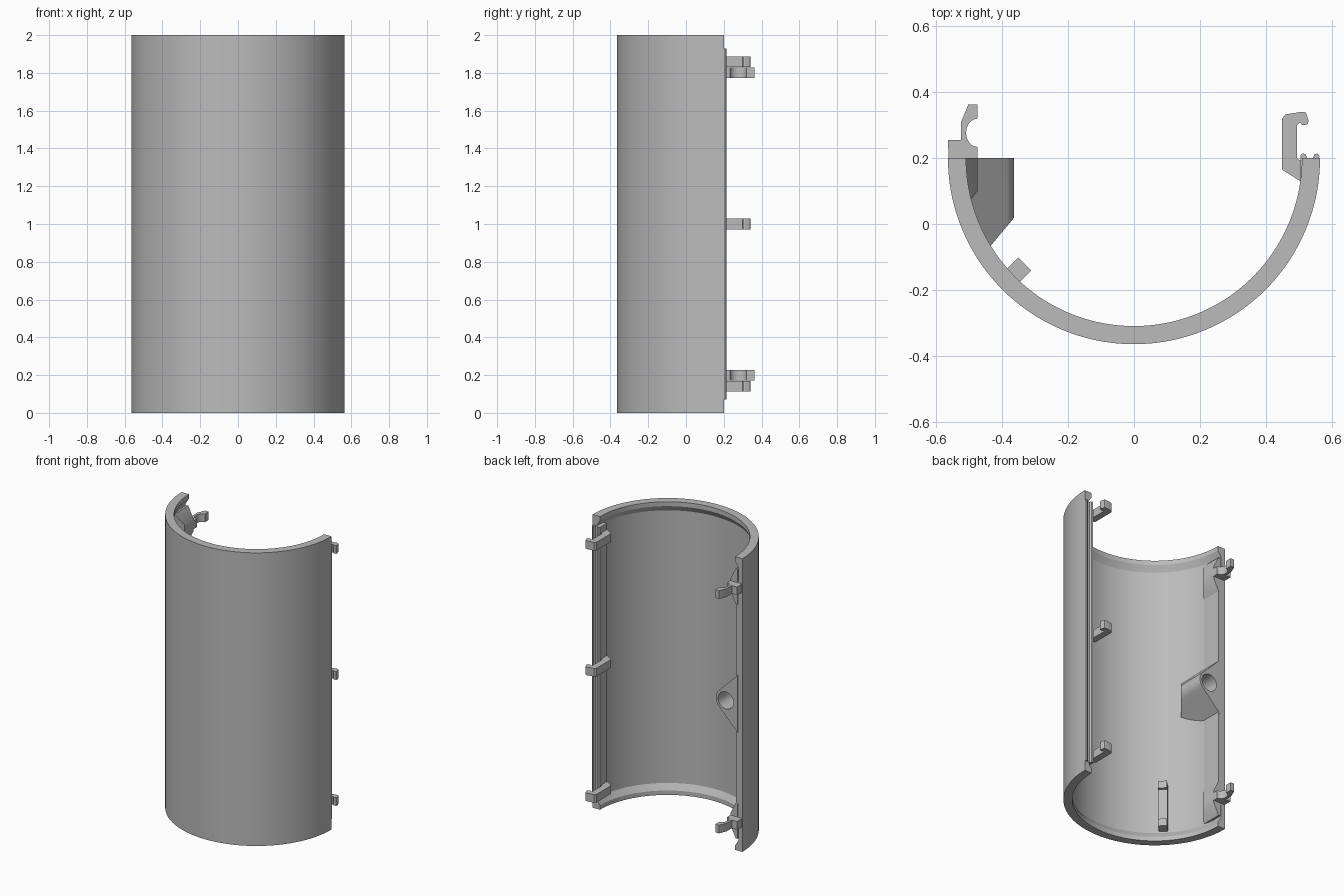
import bpy, bmesh
from math import sin, cos, pi, radians, sqrt

cube = bpy.data.objects.get("Cube")
if cube:
    bpy.data.objects.remove(cube)

grey = bpy.data.materials.new("plain grey")
grey.use_nodes = True
grey.diffuse_color = (0.5, 0.5, 0.5, 1)
grey.node_tree.nodes["Principled BSDF"].inputs["Base Color"].default_value = (0.5, 0.5, 0.5, 1)

CY = 0.2            # y of the half-cylinder's axis
R = 0.565           # outer radius


def finish(name, bm):
    """Turn a bmesh into a shaded object."""
    bmesh.ops.recalc_face_normals(bm, faces=bm.faces[:])
    mesh = bpy.data.meshes.new(name)
    bm.to_mesh(mesh)
    bm.free()
    mesh.materials.append(grey)
    obj = bpy.data.objects.new(name, mesh)
    bpy.context.collection.objects.link(obj)
    bpy.ops.object.select_all(action='DESELECT')
    obj.select_set(True)
    bpy.context.view_layer.objects.active = obj
    bpy.ops.object.shade_smooth_by_angle(angle=radians(28))
    return obj


def prism(name, outline, z0, z1):
    """Extrude an xy outline upwards."""
    bm = bmesh.new()
    low = [bm.verts.new((x, y, z0)) for x, y in outline]
    high = [bm.verts.new((x, y, z1)) for x, y in outline]
    n = len(outline)
    bm.faces.new(low)
    bm.faces.new(high)
    for i in range(n):
        j = (i + 1) % n
        bm.faces.new((low[i], low[j], high[j], high[i]))
    return finish(name, bm)


def inner_block(name, half, zc, depth):
    """Block symmetric about zc, back face at the split, front following depth(x)."""
    pts = [(x, zc - h) for x, h in half] + [(x, zc + h) for x, h in reversed(half)]
    bm = bmesh.new()
    back = [bm.verts.new((x, CY, z)) for x, z in pts]
    front = [bm.verts.new((x, depth(x), z)) for x, z in pts]
    n = len(pts)
    for i in range(n):
        j = (i + 1) % n
        bm.faces.new((back[i], back[j], front[j], front[i]))
    for i in range(n // 2 - 1):
        for ring in (back, front):
            bm.faces.new((ring[i], ring[i + 1], ring[n - 2 - i], ring[n - 1 - i]))
    return finish(name, bm)


# Half-cylinder shell with a thicker, chamfered lip at each end
lip = [(R, 0), (0.51, 0), (0.51, 0.03), (0.535, 0.07)]
section = lip + [(r, 2 - z) for r, z in reversed(lip)]
steps = 72
bm = bmesh.new()
rings = []
for s in range(steps + 1):
    a = pi + pi * s / steps
    rings.append([bm.verts.new((r * cos(a), CY + r * sin(a), z)) for r, z in section])
for a, b in zip(rings, rings[1:]):
    for i in range(len(section)):
        j = (i + 1) % len(section)
        bm.faces.new((a[i], a[j], b[j], b[i]))
bm.faces.new(rings[0])
bm.faces.new(rings[-1])
finish("half_shell", bm)

# Ridged rail on the left edge
prism("left_edge_rail", [(0.53, 0.13), (0.505, 0.135), (0.505, 0.208), (0.512, 0.215),
                         (0.52, 0.212), (0.527, 0.201), (0.543, 0.201), (0.549, 0.212),
                         (0.557, 0.214), (0.563, 0.207), (0.56, 0.18)], 0.07, 1.93)

# Three hooks on the left edge
hook = [(0.45, 0.165), (0.505, 0.13), (0.515, 0.15), (0.515, 0.185), (0.495, 0.2),
        (0.495, 0.3), (0.503, 0.308), (0.512, 0.3), (0.528, 0.303), (0.53, 0.315),
        (0.522, 0.338), (0.512, 0.341), (0.46, 0.333), (0.45, 0.32)]
for label, z in (("lower", 0.14), ("middle", 1.0), ("upper", 1.86)):
    prism(label + "_hook", hook, z - 0.028, z + 0.028)

# Flat thickening inside the right edge
prism("right_edge_strip", [(-0.54, 0.199), (-0.515, 0.199), (-0.515, 0.06), (-0.535, 0.1)],
      0.16, 1.84)

# Two snap clips with tapered brackets on the right edge
arc = [(-0.475 - 0.035 * sin(pi * i / 12), 0.277 + 0.043 * cos(pi * i / 12)) for i in range(13)]
clip = [(-0.525, 0.255), (-0.525, 0.31), (-0.503, 0.363), (-0.475, 0.363)] + arc + \
       [(-0.475, 0.15), (-0.54, 0.15), (-0.563, 0.2), (-0.565, 0.255)]
for label, z in (("lower", 0.2), ("upper", 1.8)):
    prism(label + "_clip", clip, z - 0.028, z + 0.028)
    inner_block(label + "_clip_bracket", [(-0.53, 0.12), (-0.515, 0.12), (-0.475, 0.04)],
                z, lambda x: 0.1 + 1.25 * (x + 0.475))

# Screw boss flaring into the wall, with a sloped underside
BX, BR = -0.44, 0.075
reach = BR * cos(pi / 4)
flare = []
for i in range(8):
    x = -0.53 + (BX + reach + 0.53) * i / 8
    flare.append((x, reach + BX + reach - x))
curve = [(BX + BR * cos(t), BR * sin(t)) for t in (pi / 4 * (1 - i / 10.5) for i in range(11))]


def boss_depth(x):
    wall = CY - sqrt(0.55 ** 2 - x * x)
    slope = 1.2 * (x + 0.38)
    return max(wall, slope)


boss = inner_block("screw_boss", flare + curve, 1.0, boss_depth)
bpy.ops.mesh.primitive_cylinder_add(vertices=40, radius=0.058, depth=0.2,
                                    location=(BX, 0.16, 1.0), rotation=(pi / 2, 0, 0))
cutter = bpy.context.object
cutter.name = "boss_hole_cutter"
cutter.hide_render = True
cutter.data.materials.append(grey)
hole = boss.modifiers.new("hole", 'BOOLEAN')
hole.operation = 'DIFFERENCE'
hole.object = cutter
bpy.context.view_layer.objects.active = boss
bpy.ops.object.modifier_apply(modifier="hole")
bpy.data.objects.remove(cutter)

# Small stepped block on the inner wall, turned to face the axis
ux, uy = cos(radians(45)), sin(radians(45))


def wall_block(name, depth, z0, z1):
    corners = [(-0.04, -0.028), (depth, -0.028), (depth, 0.028), (-0.04, 0.028)]
    prism(name, [(-0.365 + a * ux - b * uy, -0.155 + a * uy + b * ux)
                 for a, b in corners], z0, z1)


wall_block("wall_block_middle", 0.025, 0.13, 0.35)
wall_block("wall_block_lower_end", 0.047, 0.08, 0.13)
wall_block("wall_block_upper_end", 0.047, 0.35, 0.4)
